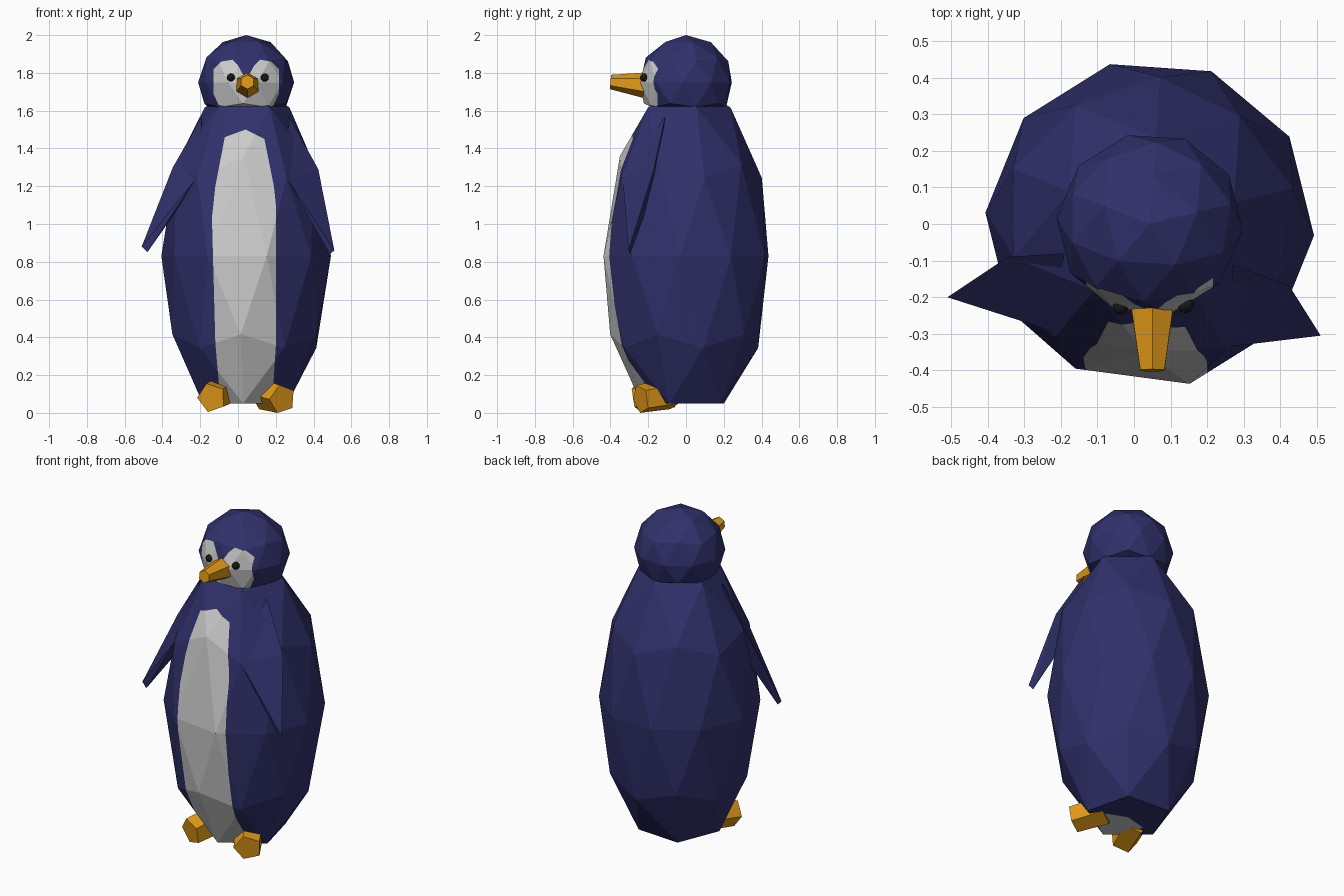
import bpy, bmesh
from math import radians
from mathutils import Vector, Matrix

if "Cube" in bpy.data.objects:
    bpy.data.objects.remove(bpy.data.objects["Cube"])


def material(name, rgb):
    m = bpy.data.materials.new(name)
    m.diffuse_color = (*rgb, 1)
    m.use_nodes = True
    m.node_tree.nodes["Principled BSDF"].inputs["Base Color"].default_value = m.diffuse_color
    return m


NAVY = material("navy", (0.03, 0.03, 0.15))
PALE = material("pale", (0.8, 0.8, 0.8))
ORANGE = material("orange", (0.75, 0.32, 0.01))
BLACK = material("black", (0.01, 0.01, 0.01))
CX = 0.043  # middle of the figure


def finish(name, bm, *mats):
    bmesh.ops.recalc_face_normals(bm, faces=bm.faces)
    me = bpy.data.meshes.new(name)
    bm.to_mesh(me)
    bm.free()
    for m in mats:
        me.materials.append(m)
    ob = bpy.data.objects.new(name, me)
    bpy.context.collection.objects.link(ob)
    return ob


def ball(centre, size, turn, floor):
    """Low-poly ball with a flattened underside."""
    bm = bmesh.new()
    bmesh.ops.create_icosphere(bm, subdivisions=2, radius=1)
    bm.transform(Matrix.Translation(centre) @ Matrix.Rotation(radians(turn), 4, 'Z')
                 @ Matrix.Diagonal((*size, 1)))
    for v in bm.verts:
        v.co.z = max(v.co.z, floor)
    return bm


def nudge(bm, target):
    """Pull the nearest vertex onto the target."""
    t = Vector(target)
    min(bm.verts, key=lambda v: (v.co - t).length).co = t


def paint_front(bm, outline):
    """Cut a convex (x, z) outline, listed clockwise, into the front and paint the inside."""
    sides = []
    for (x0, z0), (x1, z1) in zip(outline, outline[1:] + outline[:1]):
        p, n = Vector((x0, 0, z0)), Vector((z1 - z0, 0, x0 - x1))
        sides.append((p, n))
        faces = [f for f in bm.faces if f.calc_center_median().y < -0.05]
        geom = faces + list({e for f in faces for e in f.edges}) \
            + list({v for f in faces for v in f.verts})
        bmesh.ops.bisect_plane(bm, geom=geom, dist=1e-5, plane_co=p, plane_no=n)
    for f in bm.faces:
        c = f.calc_center_median()
        if c.y < -0.05 and all((c - p).dot(n) > 0 for p, n in sides):
            f.material_index = 1


def loft(name, a, b, ra, rb, sides, mat, roll=0):
    """Tapered prism from point a to point b."""
    a, b = Vector(a), Vector(b)
    bm = bmesh.new()
    bmesh.ops.create_cone(bm, cap_ends=True, segments=sides, radius1=ra, radius2=rb,
                          depth=(b - a).length)
    bm.transform(Matrix.Translation((a + b) / 2)
                 @ (b - a).to_track_quat('Z', 'Y').to_matrix().to_4x4()
                 @ Matrix.Rotation(radians(roll), 4, 'Z'))
    for v in bm.verts:
        v.co.z = max(v.co.z, 0)
    return finish(name, bm, mat)


# Body with pale belly
body = ball((CX, 0, 0.83), (0.45, 0.45, 0.925), 14, 0.05)
nudge(body, (-0.16, -0.395, 0.83))
nudge(body, (0.03, -0.35, 1.36))
paint_front(body, [(-0.11, 0), (-0.12, 0.37), (-0.16, 0.83), (-0.12, 1.2), (-0.07, 1.46),
                   (0.04, 1.5), (0.14, 1.45), (0.19, 1.2), (0.23, 0.83), (0.2, 0.35), (0.2, 0)])
finish("body", body, NAVY, PALE)

# Head with two-lobed pale face
head = ball((CX, 0, 1.75), (0.255, 0.25, 0.25), 14, 1.6)
lobe = [(-0.13, 1.69), (-0.13, 1.82), (-0.09, 1.86), (-0.03, 1.87), (0, 1.84),
        (CX, 1.76), (CX, 1.58), (-0.08, 1.58)]
paint_front(head, lobe)
paint_front(head, [(2 * CX - x, z) for x, z in reversed(lobe)])
finish("head", head, NAVY, PALE)

# Eyes
for name, x, y in (("left_eye", -0.037, -0.225), ("right_eye", 0.141, -0.222)):
    eye = bmesh.new()
    bmesh.ops.create_icosphere(eye, subdivisions=2, radius=0.022,
                               matrix=Matrix.Translation((x, y, 1.775)))
    finish(name, eye, BLACK)

# Beak
loft("beak", (0.05, -0.2, 1.733), (0.05, -0.4, 1.752), 0.071, 0.038, 6, ORANGE)

# Feet
loft("left_foot", (-0.08, -0.08, 0.11), (-0.14, -0.26, 0.08), 0.085, 0.08, 5, ORANGE, 90)
loft("right_foot", (0.14, -0.08, 0.1), (0.235, -0.24, 0.072), 0.085, 0.08, 5, ORANGE, 90)

# Wings: wedge from shoulder to thin tip
wings = {
    "left_wing": [(-0.23, -0.29, 1.23), (-0.345, -0.09, 1.3), (-0.19, -0.08, 1.57),
                  (-0.2, -0.12, 1.25), (-0.51, -0.2, 0.88), (-0.48, -0.205, 0.85)],
    "right_wing": [(0.26, -0.335, 1.24), (0.425, -0.17, 1.29), (0.27, -0.11, 1.57),
                   (0.3, -0.15, 1.25), (0.51, -0.305, 0.86), (0.485, -0.295, 0.84)],
}
for name, points in wings.items():
    wing = bmesh.new()
    for p in points:
        wing.verts.new(p)
    bmesh.ops.convex_hull(wing, input=wing.verts)
    finish(name, wing, NAVY)
